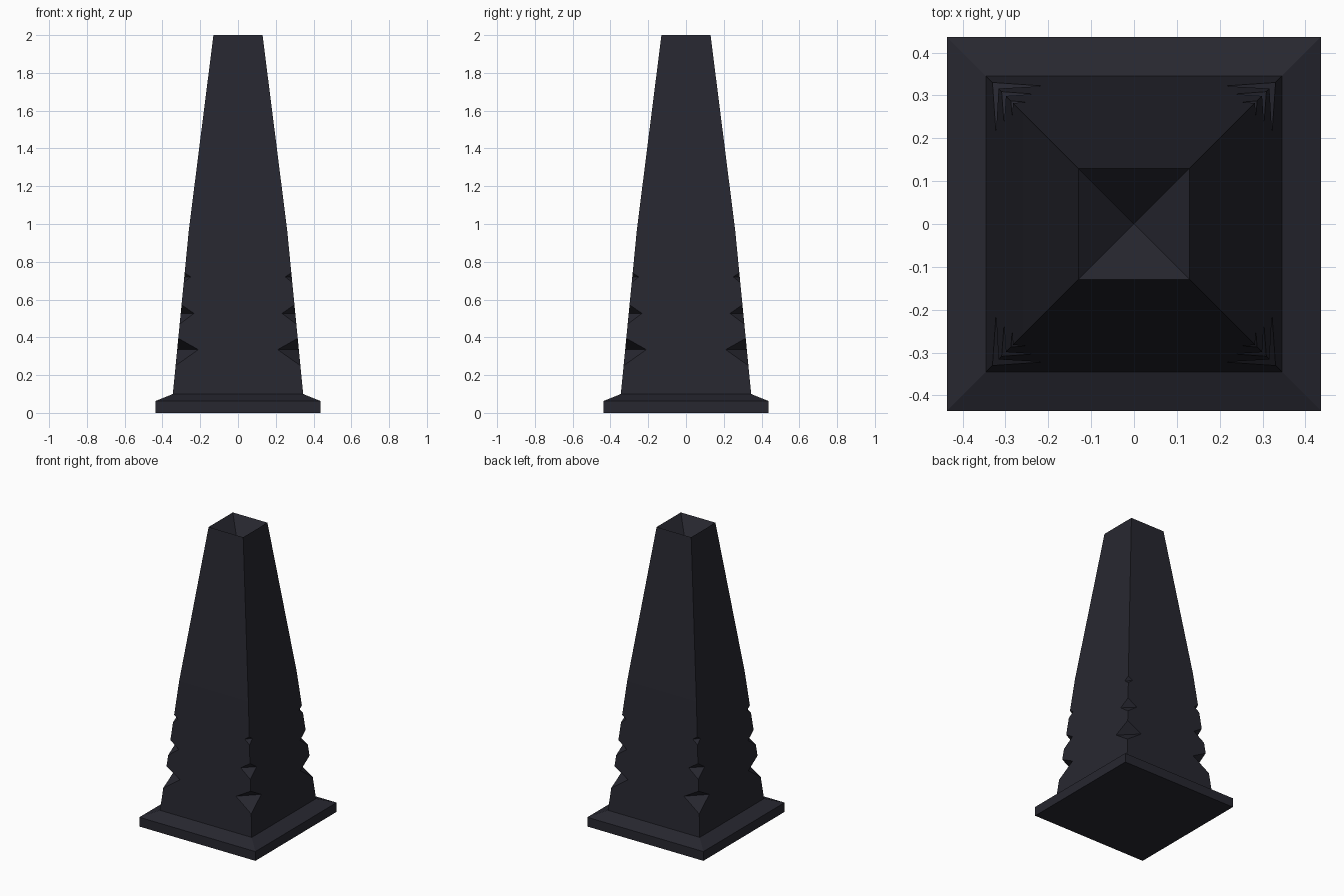
import bpy, bmesh, math
from mathutils import Vector

if "Cube" in bpy.data.objects:
    bpy.data.objects.remove(bpy.data.objects["Cube"])

stone = bpy.data.materials.new("dark slate stone")
stone.diffuse_color = (0.020, 0.020, 0.029, 1)
stone.use_nodes = True
stone.node_tree.nodes["Principled BSDF"].inputs["Base Color"].default_value = stone.diffuse_color


def finish(name, bm):
    bmesh.ops.recalc_face_normals(bm, faces=bm.faces)
    me = bpy.data.meshes.new(name)
    bm.to_mesh(me)
    bm.free()
    me.materials.append(stone)
    ob = bpy.data.objects.new(name, me)
    bpy.context.collection.objects.link(ob)
    return ob


def half_width(z):
    # half width of the lower shaft at height z
    return 0.345 + (0.26 - 0.345) * (z - 0.1) / 0.87


# Pillar: square rings from plinth to rim, then a sunken pyramid in the top
bm = bmesh.new()
rings = []
for h, z in [(0.436, 0), (0.436, 0.063), (0.345, 0.1), (0.26, 0.97), (0.13, 2)]:
    rings.append([bm.verts.new((sx * h, sy * h, z))
                  for sx, sy in ((-1, -1), (1, -1), (1, 1), (-1, 1))])
bm.faces.new(rings[0])
for a, b in zip(rings, rings[1:]):
    for i in range(4):
        j = (i + 1) % 4
        bm.faces.new((a[i], a[j], b[j], b[i]))
pit = bm.verts.new((0, 0, 1.85))
for i in range(4):
    bm.faces.new((rings[-1][i], rings[-1][(i + 1) % 4], pit))
pillar = finish("obelisk", bm)

# Notch cutters: wedge prisms across each corner (bottom, middle, top, tip)
bm = bmesh.new()
for zb, zm, zt, tip in [(0.25, 0.335, 0.395, 0.21),
                        (0.47, 0.527, 0.572, 0.233),
                        (0.69, 0.72, 0.742, 0.25)]:
    apex = Vector(((tip + half_width(zm)) / math.sqrt(2), zm))
    top = apex.lerp(Vector((half_width(zt) * math.sqrt(2), zt)), 1.3)
    low = apex.lerp(Vector((half_width(zb) * math.sqrt(2), zb)), 1.3)
    for k in range(4):
        ang = math.pi / 4 + k * math.pi / 2
        out = Vector((math.cos(ang), math.sin(ang), 0))
        side = Vector((-out.y, out.x, 0))
        ends = [[bm.verts.new(out * p.x + side * s + Vector((0, 0, p.y)))
                 for p in (apex, top, low)] for s in (-0.15, 0.15)]
        bm.faces.new(ends[0])
        bm.faces.new(ends[1][::-1])
        for i in range(3):
            j = (i + 1) % 3
            bm.faces.new((ends[0][i], ends[0][j], ends[1][j], ends[1][i]))
cutter = finish("notch_cutter", bm)
cutter.hide_render = True

# Carve the notches
mod = pillar.modifiers.new("notches", 'BOOLEAN')
mod.operation = 'DIFFERENCE'
mod.solver = 'EXACT'
mod.object = cutter
bpy.context.view_layer.objects.active = pillar
pillar.select_set(True)
bpy.ops.object.modifier_apply(modifier=mod.name)
bpy.data.objects.remove(cutter)
